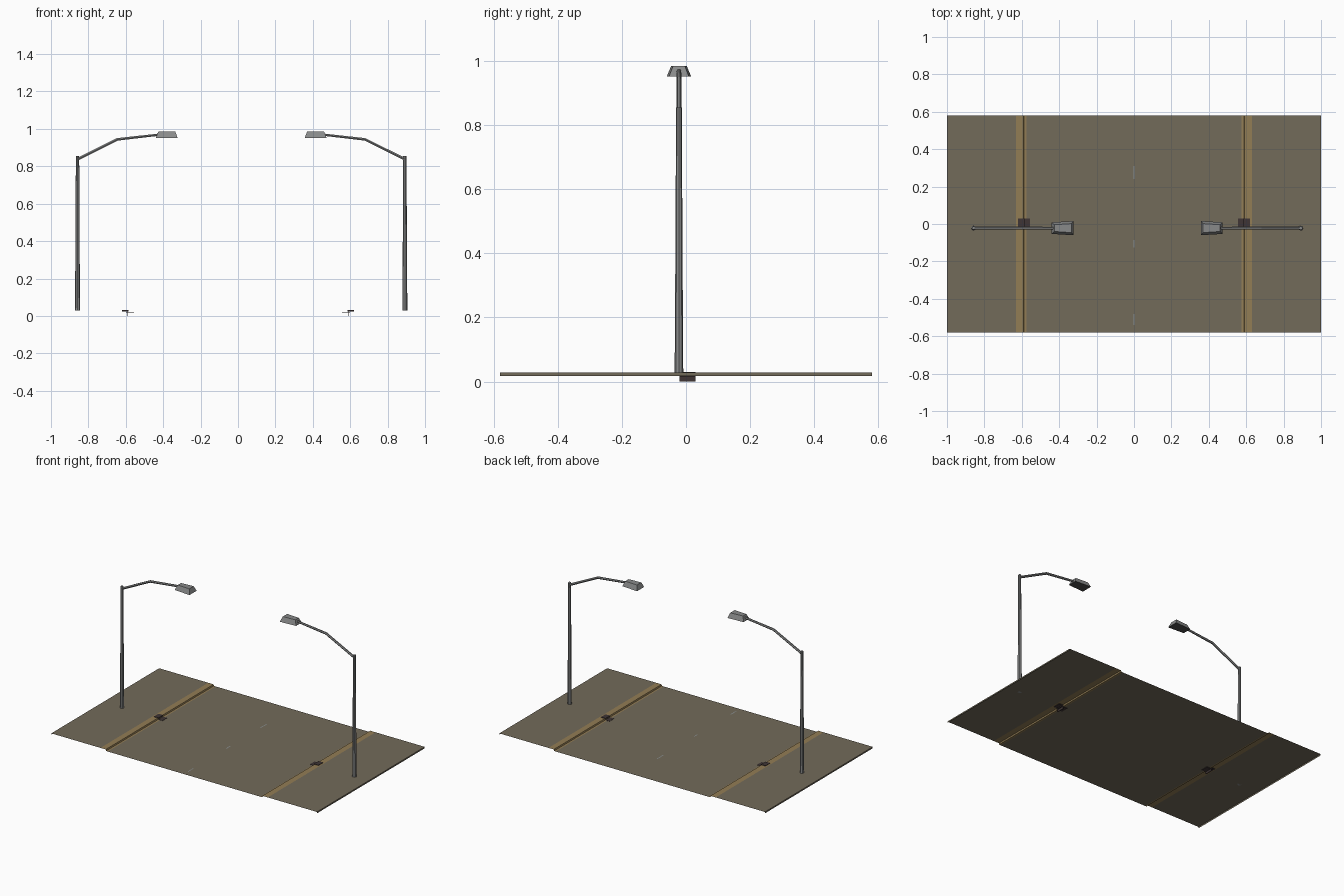
import bpy, bmesh, math
from mathutils import Vector

if "Cube" in bpy.data.objects:
    bpy.data.objects.remove(bpy.data.objects["Cube"])


def mat(name, rgb):
    m = bpy.data.materials.new(name)
    m.diffuse_color = (*rgb, 1)
    m.use_nodes = True
    m.node_tree.nodes["Principled BSDF"].inputs["Base Color"].default_value = m.diffuse_color
    return m


GROUND = mat("dusty_ground", (0.170, 0.145, 0.102))
CURB = mat("ochre_curb", (0.290, 0.205, 0.090))
METAL = mat("grey_metal", (0.250, 0.255, 0.255))
DARK = mat("dark_lamp_underside", (0.075, 0.075, 0.075))
IRON = mat("dark_iron", (0.050, 0.036, 0.036))
PAINT = mat("pale_marking", (0.260, 0.290, 0.300))

HALF_Y = 0.58
ROAD_Z, WALK_Z = 0.018, 0.028
LAMP_Y = -0.022


def finish(name, bm, *mats):
    me = bpy.data.meshes.new(name)
    bm.to_mesh(me)
    bm.free()
    for m in mats:
        me.materials.append(m)
    ob = bpy.data.objects.new(name, me)
    bpy.context.collection.objects.link(ob)
    return ob


def strip(name, profile, m, y0=-HALF_Y, y1=HALF_Y):
    """Extrude an open (x, z) profile along y; upward normals when x increases."""
    if profile[0][0] > profile[-1][0]:
        profile = profile[::-1]
    bm = bmesh.new()
    a = [bm.verts.new((x, y0, z)) for x, z in profile]
    b = [bm.verts.new((x, y1, z)) for x, z in profile]
    for i in range(len(profile) - 1):
        bm.faces.new((a[i], a[i + 1], b[i + 1], b[i]))
    return finish(name, bm, m)


def box(name, x0, x1, y0, y1, z0, z1, m):
    bm = bmesh.new()
    bmesh.ops.create_cube(bm, size=1)
    for v in bm.verts:
        v.co = Vector(((x0 + x1) / 2 + v.co.x * (x1 - x0),
                       (y0 + y1) / 2 + v.co.y * (y1 - y0),
                       (z0 + z1) / 2 + v.co.z * (z1 - z0)))
    return finish(name, bm, m)


def tube(name, pts, radii, m, n=6):
    """Low-poly tube through points lying in the xz plane."""
    pts = [Vector(p) for p in pts]
    bm = bmesh.new()
    rings = []
    for i, p in enumerate(pts):
        t = (pts[min(i + 1, len(pts) - 1)] - pts[max(i - 1, 0)]).normalized()
        u = Vector((0, 1, 0))
        w = t.cross(u)
        rings.append([bm.verts.new(p + radii[i] * (u * math.cos(k * math.tau / n)
                                                   + w * math.sin(k * math.tau / n)))
                      for k in range(n)])
    for r0, r1 in zip(rings, rings[1:]):
        for k in range(n):
            j = (k + 1) % n
            bm.faces.new((r0[k], r0[j], r1[j], r1[k]))
    bm.faces.new(rings[0])
    bm.faces.new(rings[-1])
    bmesh.ops.recalc_face_normals(bm, faces=bm.faces)
    return finish(name, bm, m)


def lamp_head(name, fx):
    """Tapered hood, wider below and at the outer end, with a dark underside."""
    bm = bmesh.new()
    lo = [(0.34, 0.038), (0.457, 0.031)]
    hi = [(0.352, 0.024), (0.443, 0.018)]
    loops = []
    for (a, b), z in ((lo, 0.952), (hi, 0.985)):
        loops.append([bm.verts.new((fx(x), LAMP_Y + s * h, z))
                      for x, h, s in ((a[0], a[1], -1), (a[0], a[1], 1),
                                      (b[0], b[1], 1), (b[0], b[1], -1))])
    for k in range(4):
        j = (k + 1) % 4
        bm.faces.new((loops[0][k], loops[0][j], loops[1][j], loops[1][k]))
    bm.faces.new(loops[1])
    under = bm.faces.new(loops[0])
    under.material_index = 1
    bmesh.ops.recalc_face_normals(bm, faces=bm.faces)
    return finish(name, bm, METAL, DARK)


# roadway
strip("road", [(-0.575, ROAD_Z), (0.575, ROAD_Z)], GROUND)

# centre line dashes
for i, (y0, y1) in enumerate(((0.24, 0.31), (-0.125, -0.085), (-0.54, -0.48))):
    strip(f"centre_dash_{i + 1}", [(-0.003, ROAD_Z + 0.001), (0.003, ROAD_Z + 0.001)],
          PAINT, y0, y1)

for side, s in (("left", -1), ("right", 1)):
    # pavement with a thin outer edge, and the curb
    strip(f"{side}_pavement", [(s * 0.63, WALK_Z), (s, WALK_Z), (s, ROAD_Z)], GROUND)
    strip(f"{side}_curb", [(s * 0.575, ROAD_Z), (s * 0.587, ROAD_Z + 0.001),
                           (s * 0.59, WALK_Z), (s * 0.63, WALK_Z)], CURB)

    # storm drain: curb plate, back plate and road grate
    def drain_part(name, a, b, z0, z1, s=s, side=side):
        box(f"{side}_{name}", min(s * a, s * b), max(s * a, s * b), -0.02, 0.03, z0, z1, IRON)
    drain_part("drain_cover", 0.585, 0.62, 0.024, 0.0305)
    drain_part("drain_back", 0.588, 0.592, 0.0, 0.026)
    drain_part("drain_grate", 0.555, 0.60, 0.015, 0.0195)

    # street lamp: the pair is mirrored about a line just right of centre
    def fx(x, s=s):
        return 0.017 + s * x
    tube(f"{side}_lamp_pole", [(fx(0.875), LAMP_Y, 0.028), (fx(0.875), LAMP_Y, 0.42),
                               (fx(0.875), LAMP_Y, 0.855)], [0.0135, 0.011, 0.009], METAL, 8)
    tube(f"{side}_lamp_arm", [(fx(0.875), LAMP_Y, 0.838), (fx(0.662), LAMP_Y, 0.944),
                              (fx(0.44), LAMP_Y, 0.969)], [0.008, 0.008, 0.007], METAL)
    lamp_head(f"{side}_lamp_head", fx)
